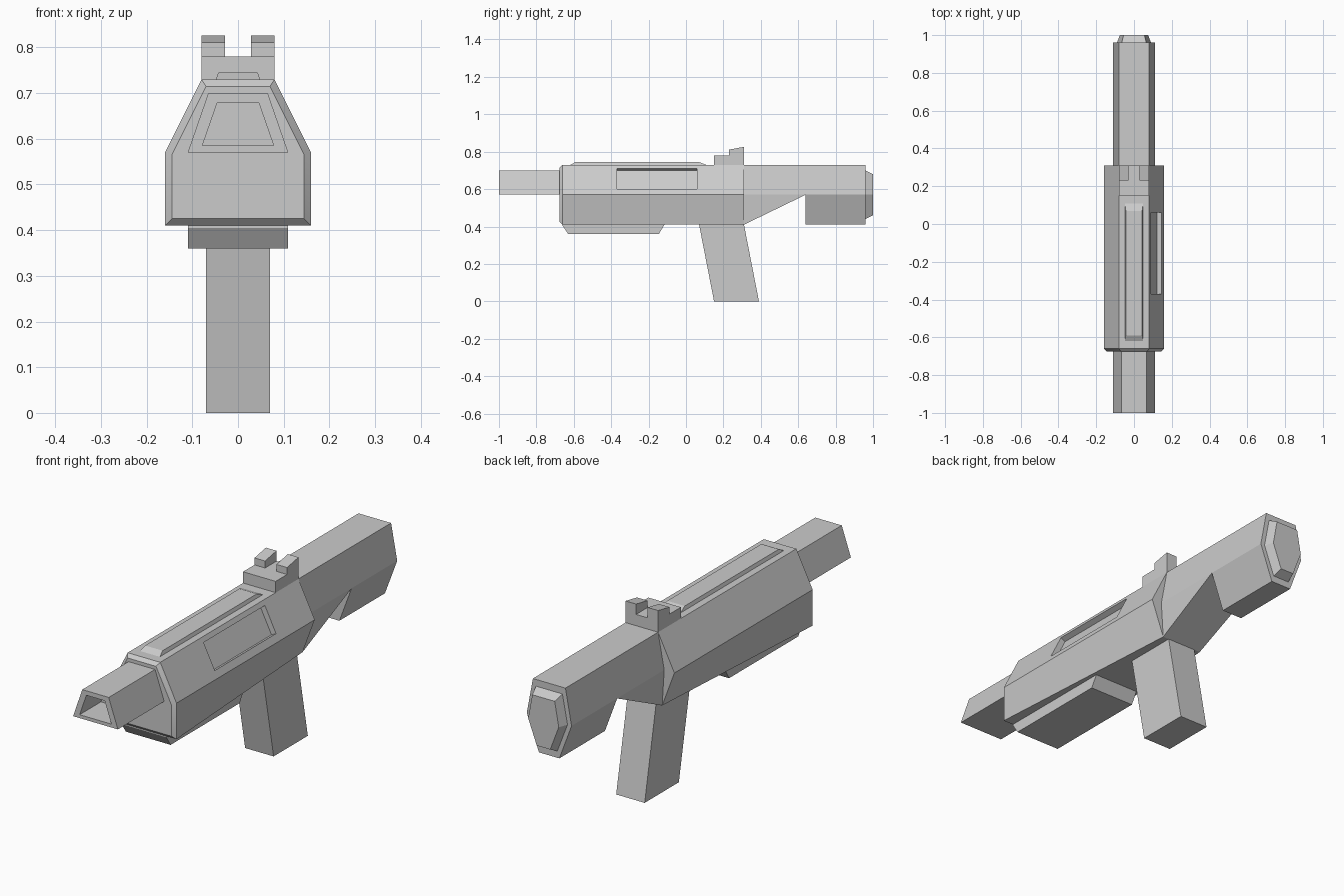
import bpy, bmesh
from math import radians
from mathutils import Vector

if "Cube" in bpy.data.objects:
    bpy.data.objects.remove(bpy.data.objects["Cube"])


def loft(name, rings):
    """Skin closed rings of equal length and cap both ends."""
    bm = bmesh.new()
    loops = [[bm.verts.new(p) for p in r] for r in rings]
    n = len(loops[0])
    for a, b in zip(loops, loops[1:]):
        for i in range(n):
            j = (i + 1) % n
            bm.faces.new((a[i], a[j], b[j], b[i]))
    bm.faces.new(loops[0])
    bm.faces.new(loops[-1])
    bmesh.ops.remove_doubles(bm, verts=bm.verts, dist=1e-4)
    bmesh.ops.recalc_face_normals(bm, faces=bm.faces)
    me = bpy.data.meshes.new(name)
    bm.to_mesh(me)
    bm.free()
    ob = bpy.data.objects.new(name, me)
    bpy.context.collection.objects.link(ob)
    return ob


def section(y, half):
    """Mirrored ring in the xz plane from (half width, z) points."""
    return [(x, y, z) for x, z in half] + [(-x, y, z) for x, z in reversed(half)]


def slab(name, x0, x1, profile):
    """Side profile of (y, z) points extruded across x."""
    return loft(name, [[(x, y, z) for y, z in profile] for x in (x0, x1)])


# Main body: narrow top, bevelled nose, lower edge tapering to the rear
body = loft("body", [
    section(-0.675, [(0.07, 0.715), (0.145, 0.565), (0.145, 0.425)]),
    section(-0.66, [(0.08, 0.73), (0.16, 0.57), (0.16, 0.41)]),
    section(0.31, [(0.08, 0.73), (0.16, 0.57), (0.10, 0.41)])])

# Recessed panel on the right slanted face, cut square to that face
normal = Vector((0.894, 0, 0.447))
corners = [Vector((0.145, -0.37, 0.60)), Vector((0.145, 0.06, 0.60)),
           Vector((0.09, 0.06, 0.71)), Vector((0.09, -0.37, 0.71))]
cutter = loft("panel_cutter", [[c + normal * d for c in corners] for d in (-0.025, 0.05)])
cutter.hide_render = True
mod = body.modifiers.new("panel", 'BOOLEAN')
mod.operation = 'DIFFERENCE'
mod.solver = 'EXACT'
mod.object = cutter
bpy.context.view_layer.objects.active = body
body.select_set(True)
bpy.ops.object.modifier_apply(modifier="panel")
bpy.data.objects.remove(cutter)
bpy.ops.object.shade_smooth_by_angle(angle=radians(20))

# Hollow tapered barrel
outer = [(0.065, 0.70), (0.11, 0.57)]
inner = [(0.045, 0.68), (0.078, 0.585)]
loft("barrel", [section(-0.66, outer), section(-1, outer),
                section(-1, inner), section(-0.85, inner)])

# Stock with a triangular notch underneath
top = [(0.08, 0.73), (0.11, 0.57)]
loft("stock", [section(0.31, top + [(0.10, 0.41)]),
               section(0.64, top + [(0.11, 0.57)]),
               section(0.64, top + [(0.05, 0.41)]),
               section(0.96, top + [(0.05, 0.41)])])

# Butt pad
loft("butt_pad", [section(0.95, [(0.065, 0.70), (0.09, 0.57), (0.04, 0.44)]),
                  section(0.96, [(0.065, 0.70), (0.09, 0.57), (0.04, 0.44)]),
                  section(1.0, [(0.055, 0.68), (0.075, 0.57), (0.033, 0.46)])])

# Grip and lower plate
slab("grip", -0.07, 0.07, [(0.07, 0.41), (0.31, 0.41), (0.39, 0), (0.15, 0)])
slab("lower_plate", -0.11, 0.11, [(-0.66, 0.42), (-0.66, 0.405), (-0.63, 0.36),
                                  (-0.145, 0.36), (-0.115, 0.41), (-0.115, 0.42)])

# Raised top cover
loft("top_cover", [
    [(sx * x, y, z) for sx, y in ((-1, a), (1, a), (1, b), (-1, b))]
    for x, a, b, z in ((0.049, -0.62, 0.11, 0.729), (0.043, -0.59, 0.07, 0.745))])

# Rear sight: base block and two posts
slab("sight_base", -0.08, 0.08, [(0.15, 0.73), (0.31, 0.73), (0.31, 0.78), (0.15, 0.78)])
for side, s in (("left", -1), ("right", 1)):
    slab("sight_post_" + side, s * 0.028, s * 0.08,
         [(0.23, 0.78), (0.31, 0.78), (0.31, 0.826), (0.23, 0.811)])
